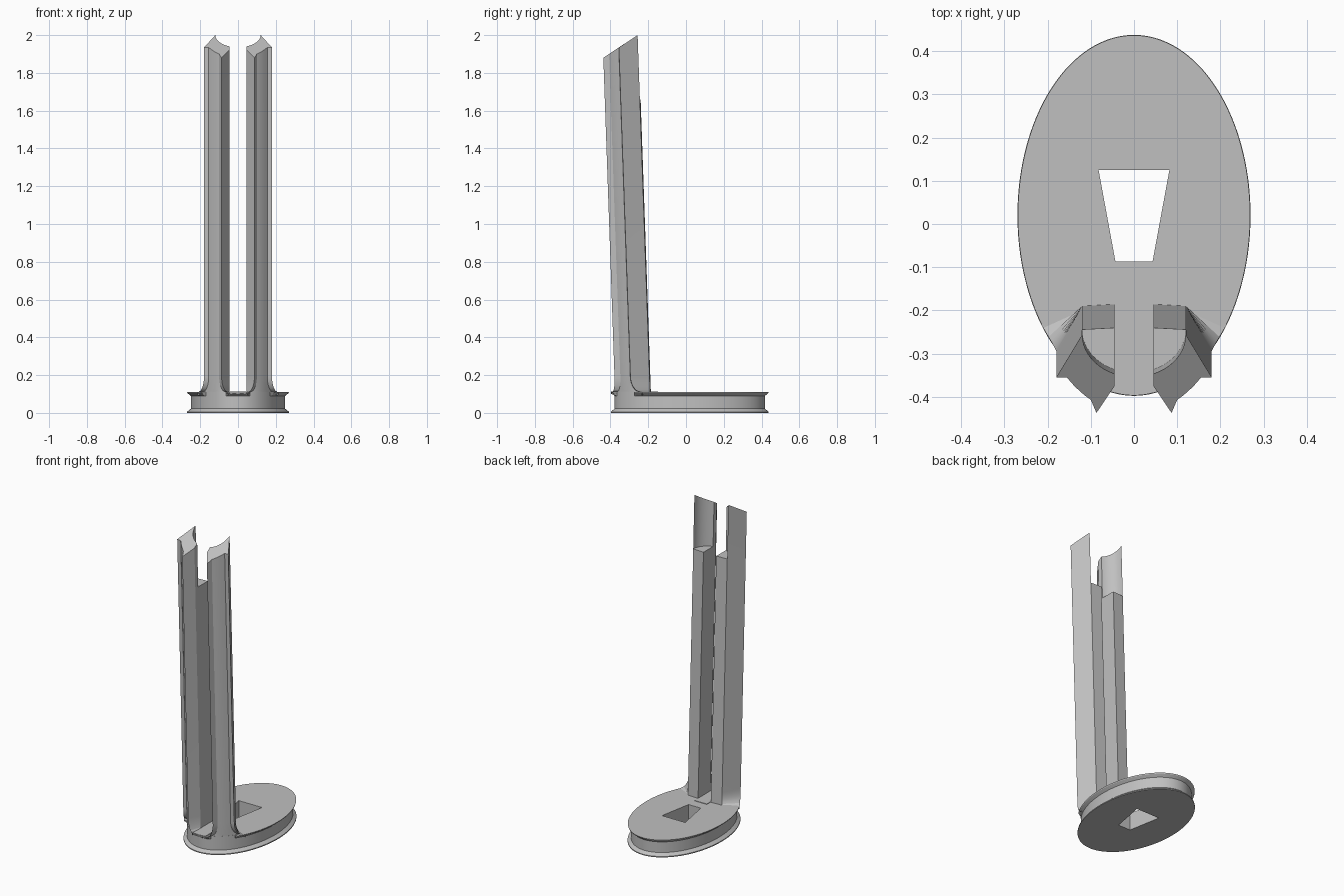
import bpy, bmesh, math

if "Cube" in bpy.data.objects:
    bpy.data.objects.remove(bpy.data.objects["Cube"])

grey = bpy.data.materials.new("plain_grey")
grey.use_nodes = True
grey.diffuse_color = (0.53, 0.53, 0.53, 1)
grey.node_tree.nodes["Principled BSDF"].inputs["Base Color"].default_value = (0.53, 0.53, 0.53, 1)

CY = 0.02                 # centre of the oval base
RX, RY = 0.27, 0.418      # outer rim radii
LIP = 0.02                # depth of the groove under the rim
PLATE = 0.11              # height of the base
LEAN = 0.035              # forward lean of the uprights


def loft(name, rings):
    """Closed solid through rings of equal point count."""
    bm = bmesh.new()
    rows = [[bm.verts.new(p) for p in ring] for ring in rings]
    n = len(rows[0])
    for a, b in zip(rows, rows[1:]):
        for i in range(n):
            j = (i + 1) % n
            bm.faces.new((a[i], a[j], b[j], b[i]))
    bm.faces.new(rows[0][::-1])
    bm.faces.new(rows[-1])
    bmesh.ops.recalc_face_normals(bm, faces=bm.faces)
    mesh = bpy.data.meshes.new(name)
    bm.to_mesh(mesh)
    bm.free()
    mesh.materials.append(grey)
    obj = bpy.data.objects.new(name, mesh)
    bpy.context.collection.objects.link(obj)
    return obj


def smooth(obj):
    bpy.ops.object.select_all(action='DESELECT')
    obj.select_set(True)
    bpy.context.view_layer.objects.active = obj
    bpy.ops.object.shade_smooth_by_angle(angle=math.radians(25))


def front(x, inset=0.0):
    """Point on the front of the oval at a given x."""
    rx, ry = RX - inset, RY - inset
    return (x, CY - ry * math.sqrt(1 - (x / rx) ** 2))


# Grooved oval base; the upper lip is left out below the uprights
def base_ring(z, inset, upper=False):
    ring = []
    for i in range(144):
        a = math.tau * i / 144
        x, s = math.cos(a) * RX, math.sin(a)
        d = LIP if upper and s < 0 and 0.06 < abs(x) < 0.19 else inset
        ring.append(((RX - d) * math.cos(a), CY + (RY - d) * s, z))
    return ring


base = loft("oval_base", [
    base_ring(0, 0), base_ring(0.006, 0), base_ring(0.022, LIP),
    base_ring(0.09, LIP), base_ring(0.104, 0.003, True), base_ring(PLATE, 0.001, True)])

# Tapered slot through the base
slot = [(-0.043, -0.087), (0.043, -0.087), (0.082, 0.125), (-0.082, 0.125)]
cutter = loft("slot_cutter", [[(x, y, z) for x, y in slot] for z in (-0.1, 0.3)])
cutter.hide_render = True
cut = base.modifiers.new("slot", 'BOOLEAN')
cut.operation = 'DIFFERENCE'
cut.solver = 'EXACT'
cut.object = cutter
bpy.context.view_layer.objects.active = base
bpy.ops.object.modifier_apply(modifier="slot")
bpy.data.objects.remove(cutter)
smooth(base)

# Shallow strip between the uprights
strip = [front(-0.043, 0.002), front(0, 0.002), front(0.043, 0.002), (0.043, -0.148), (-0.043, -0.148)]
loft("center_strip", [[(x, y, z) for x, y in strip] for z in (0.1, 0.113)])

# Concave inner curve of each upright, from the gap to the back corner
ARC_Y = -0.19
end = math.acos(0.045 / 0.12)
arc = [(-0.12 * math.cos(end * (1 - i / 10)), ARC_Y - 0.1 * math.sin(end * (1 - i / 10)))
       for i in range(11)]

# Upright cross-section, plain and flared at the foot
wall = [-0.155 + 0.055 * i / 4 for i in range(5)]
flared_wall = [-0.19 + 0.13 * i / 4 for i in range(5)]
plain = [front(-0.18)] + [front(x, LIP) for x in wall] + [front(-0.087), (-0.045, -0.312)] + arc
flared = ([front(-0.215)] + [front(x, LIP) for x in flared_wall]
          + [front(-0.05), (-0.045, -0.315)] + arc)


def lean(y, z):
    return y - LEAN * (z - PLATE)


def section(z, f):
    return [(p[0] + (q[0] - p[0]) * f, lean(p[1] + (q[1] - p[1]) * f, z), z)
            for p, q in zip(plain, flared)]


def top_section():
    ring = []
    for x, y in plain:
        z = 1.88 + 0.65 * (lean(y, 1.93) + 0.439)
        ring.append((x, lean(y, z), min(z, 2.0)))
    return ring


def mirrored(rings, side):
    return [[(x * side, y, z) for x, y, z in ring] for ring in rings]


column = [section(0.095, 1)]
for i in range(9):
    t = i / 8
    column.append(section(0.107 + 0.085 * t, 1 - math.sqrt(1 - (1 - t) ** 2)))
column.append(top_section())

# Shorter rib filling the back of each upright
rib_outline = arc + [(-0.045, ARC_Y + 0.004)]
rib = [[(x, lean(y, z), z) for x, y in rib_outline] for z in (0.1, 1.66)]

for label, side in (("right", 1), ("left", -1)):
    smooth(loft(label + "_upright", mirrored(column, side)))
    smooth(loft(label + "_rib", mirrored(rib, side)))
